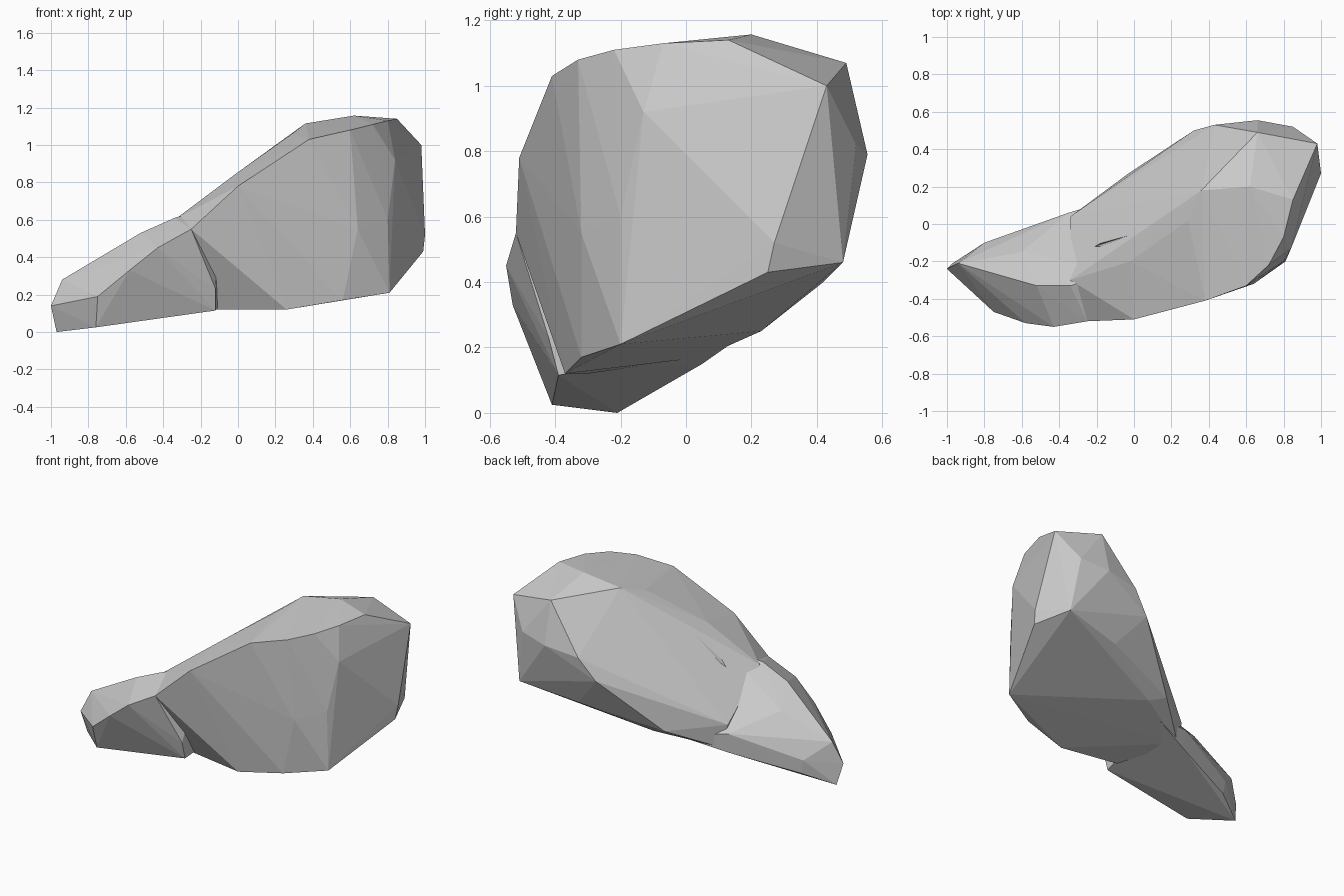
import bpy
import bmesh

if "Cube" in bpy.data.objects:
    bpy.data.objects.remove(bpy.data.objects["Cube"])


def hull(name, points):
    """Faceted convex lump around a handful of corner points."""
    bm = bmesh.new()
    for p in points:
        bm.verts.new(p)
    res = bmesh.ops.convex_hull(bm, input=bm.verts)
    loose = {g for g in res["geom_interior"] + res["geom_unused"]
             if isinstance(g, bmesh.types.BMVert)}
    bmesh.ops.delete(bm, geom=list(loose), context='VERTS')
    bmesh.ops.recalc_face_normals(bm, faces=bm.faces)
    me = bpy.data.meshes.new(name)
    bm.to_mesh(me)
    bm.free()
    ob = bpy.data.objects.new(name, me)
    bpy.context.collection.objects.link(ob)
    return ob


def combine(target, other, operation):
    mod = target.modifiers.new(operation.lower(), 'BOOLEAN')
    mod.operation = operation
    mod.solver = 'EXACT'
    mod.object = other
    bpy.context.view_layer.objects.active = target
    bpy.ops.object.modifier_apply(modifier=mod.name)
    bpy.data.objects.remove(other)


# Tall main mass of the boulder
ridge = [(-.25, -.52, .55), (0, -.51, .78), (.18, -.46, .90), (.38, -.41, 1.03),
         (.60, -.33, 1.08), (.72, -.22, 1.11), (.80, -.07, 1.13)]
plateau = [(.85, .13, 1.14), (.62, .20, 1.157), (.36, .18, 1.115), (.29, .02, 1.06),
           (.66, .49, 1.07), (.98, .43, 1.0), (-.02, -.20, .84),
           (-.34, -.30, .60), (-.34, .04, .33)]
back_side = [(.43, .53, .76), (.66, .555, .79), (.85, .52, .82), (.32, .50, .62),
             (.08, .33, .40), (-.03, .27, .29), (.90, .48, .46), (.50, .42, .40)]
right_side = [(.99, .25, .43), (1.0, .27, .52), (.84, -.13, .92), (.80, -.20, .60),
              (.81, -.20, .21)]
underside = [(.14, -.35, .17), (.26, -.37, .12), (.56, -.32, .17), (.64, -.32, .55),
             (-.12, -.30, .12), (-.30, .05, .17), (.08, .23, .25)]
boulder = hull("boulder", ridge + plateau + back_side + right_side + underside)

# Low tapering tail
tail_tip = [(-1.0, -.24, .14), (-.97, -.21, 0), (-.94, -.21, .28)]
tail_front = [(-.75, -.47, .19), (-.76, -.41, .025), (-.58, -.53, .33), (-.43, -.55, .45),
              (-.25, -.52, .55), (-.12, -.42, .23), (-.12, -.39, .115), (-.65, -.41, .36)]
tail_top = [(-.52, -.33, .53), (-.34, -.33, .61), (-.60, -.15, .42), (-.1, -.25, .68)]
tail_back = [(-.80, -.10, .16), (-.78, -.10, .07), (-.35, .06, .28), (-.35, .05, .15),
             (-.05, .15, .22)]
combine(boulder, hull("tail", tail_tip + tail_front + tail_top + tail_back), 'UNION')

# Thin cleft in the sloping upper face
cleft = [(-.31, -.155, .66), (.07, -.03, .94), (-.18, -.15, .80), (-.18, -.08, .80),
         (-.18, -.11, .61)]
combine(boulder, hull("cleft_cutter", cleft), 'DIFFERENCE')

boulder.data.shade_flat()
